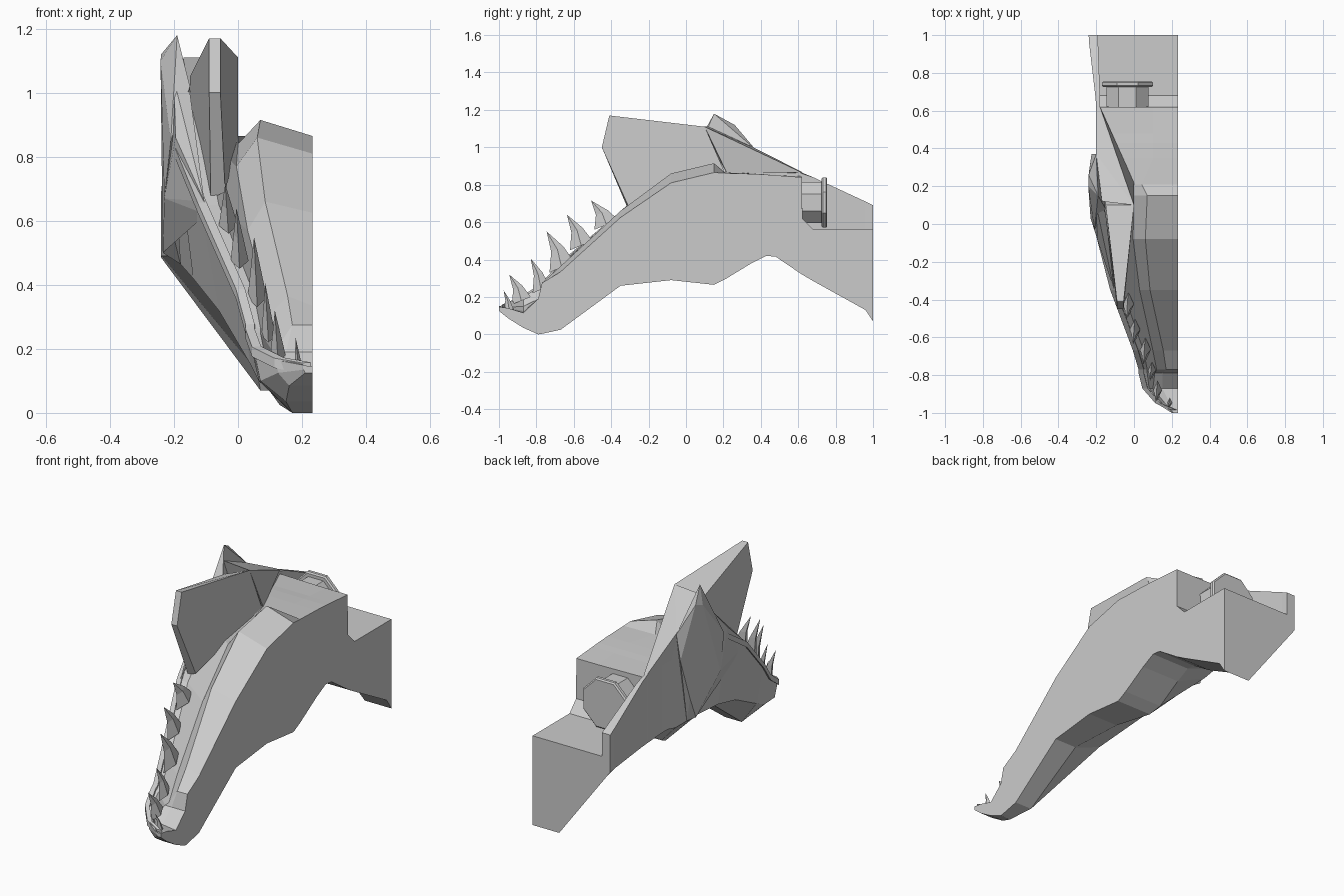
import bpy, bmesh, math
from mathutils import Vector

CUT = 0.232  # x of the flat section plane


def make(name, bm):
    bmesh.ops.remove_doubles(bm, verts=bm.verts, dist=0.0005)
    bmesh.ops.recalc_face_normals(bm, faces=bm.faces)
    me = bpy.data.meshes.new(name)
    bm.to_mesh(me)
    bm.free()
    ob = bpy.data.objects.new(name, me)
    bpy.context.collection.objects.link(ob)
    return ob


def loft(name, rings, tip=None):
    """Skin closed rings; cap the ends or run the last ring into a tip."""
    bm = bmesh.new()
    rs = [[bm.verts.new(p) for p in r] for r in rings]
    n = len(rs[0])
    for a, b in zip(rs, rs[1:]):
        for i in range(n):
            j = (i + 1) % n
            bm.faces.new((a[i], a[j], b[j], b[i]))
    bm.faces.new(rs[0])
    if tip:
        t = bm.verts.new(tip)
        for i in range(n):
            bm.faces.new((rs[-1][i], rs[-1][(i + 1) % n], t))
    else:
        bm.faces.new(rs[-1])
    return make(name, bm)


def hull(name, pts):
    bm = bmesh.new()
    for p in pts:
        bm.verts.new(p)
    r = bmesh.ops.convex_hull(bm, input=bm.verts)
    bmesh.ops.delete(bm, geom=[v for v in r["geom_interior"]
                               if isinstance(v, bmesh.types.BMVert)], context='VERTS')
    return make(name, bm)


# Jaw outside: y, bottom z, bottom x, side x, side z, rim x, rim z
outside = [
    (-1.0, .125, .21, .205, .135, .2, .15),
    (-.95, .085, .16, .125, .125, .12, .165),
    (-.87, .035, .15, .07, .10, .05, .20),
    (-.79, .0, .17, .065, .10, .03, .255),
    (-.77, .003, .165, .065, .10, .03, .27),
    (-.67, .025, .13, .04, .15, .0, .38),
    (-.35, .26, .1, -.06, .32, -.12, .65),
    (-.08, .29, .05, -.14, .42, -.19, .82),
    (.15, .265, .02, -.18, .465, -.21, .95),
    (.21, .295, .0, -.18, .465, -.21, 1.0),
    (.35, .38, .0, -.18, .465, -.2, 1.0),
    (.43, .42, .0, -.19, .49, -.19, .96),
    (.48, .415, .0, -.19, .49, -.19, .935),
    (.62, .32, .02, -.2, .49, -.2, .865),
    (.622, .319, .02, -.2, .49, -.2, .864),
    (.68, .285, .03, -.205, .49, -.205, .84),
    (.96, .13, .06, -.238, .49, -.238, .71),
    (1.0, .07, .07, -.24, .485, -.24, .69),
]
# Jaw inside: rim inner x, z, floor x, z, tongue edge x, z, centre z
inside = [
    (.205, .15, .21, .148, .215, .147, .147),
    (.15, .165, .165, .145, .19, .14, .14),
    (.08, .2, .1, .15, .15, .125, .115),
    (.07, .25, .11, .19, .15, .19, .19),
    (.07, .265, .12, .2, .17, .275, .275),
    (.05, .37, .1, .31, .155, .365, .335),
    (-.06, .65, .03, .57, .085, .66, .625),
    (-.1, .86, -.005, .77, .06, .86, .81),
    (-.1, 1.0, .0, .84, .07, .915, .865),
    (-.06, 1.0, .0, .865, .04, .865, .862),
    (-.16, 1.0, -.06, .86, .1, .858, .858),
    (-.16, .955, -.1, .855, .1, .854, .854),
    (-.17, .93, -.12, .85, .1, .85, .85),
    (-.18, .86, -.18, .845, .1, .84, .84),
    (-.18, .859, -.18, .62, .1, .62, .62),
    (-.18, .84, -.18, .56, .1, .56, .56),
    (-.19, .71, -.19, .56, .1, .56, .56),
    (-.19, .69, -.19, .56, .1, .56, .56),
]
rings = []
for (y, zb, xb, xo, zo, xr, zr), (xi, zi, xf, zf, xt, zt, zc) in zip(outside, inside):
    sec = [(CUT, zb), (xb, zb), (xo, zo), (xr, zr), (xi, zi), (xf, zf), (xt, zt), (CUT, zc)]
    rings.append([(x, y, z) for x, z in sec])
loft("jaw_body", rings)

# Upright fin beside the mouth: inner and outer face
fin_in = [(-.055, -.41, 1.17), (-.055, -.45, 1.0), (-.04, -.31, .69),
          (0, .21, .86), (0, .1, 1.11)]
fin_out = [(-.09, -.41, 1.17), (-.09, -.45, 1.0), (-.085, -.31, .67),
           (-.15, .21, .86), (-.15, .1, 1.05)]
loft("cheek_fin", [fin_in, fin_out])

# Slope falling from the fin to the rear deck
hull("fin_back", [(0, .1, 1.11), (0, .22, .86), (-.17, .12, 1.11), (-.2, .37, .995),
                  (-.18, .62, .865), (-.2, .62, .868), (-.18, .2, .85)])

# Raised peak and outer cheek panel
hull("cheek_peak", [(-.19, .15, 1.18), (-.24, .26, 1.12), (-.242, .2, 1.1), (-.15, .08, 1.02),
                    (-.2, .37, .99), (-.225, .37, .85), (-.235, .3, .62), (-.235, .25, .5),
                    (-.18, .25, .465), (-.23, .03, .67), (-.21, -.03, .85)])
hull("cheek_panel", [(-.105, -.35, .66), (-.1, -.35, .62), (-.23, .03, .67), (-.235, .25, .5),
                     (-.2, .1, 1.04), (-.15, .06, 1.0), (-.195, -.08, .86)])

# Narrow raised lip along the outer rim
lip = [(.205, -.985, .15)] + [(o[5], o[0], o[6]) for o in outside[1:8]]
loft("rim_lip", [[(x - .006, y, z - .025), (x - .006, y, z + .006),
                  (x + .022, y, z + .008), (x + .026, y, z - .02)] for x, y, z in lip])

# Teeth: x, front y z, back y z, tip y z
teeth = [
    (.19, -.97, .13, -.92, .13, -.975, .235),
    (.125, -.93, .16, -.83, .2, -.945, .32),
    (.095, -.82, .22, -.73, .26, -.83, .405),
    (.06, -.73, .33, -.6, .39, -.745, .55),
    (.005, -.62, .45, -.5, .5, -.637, .64),
    (-.03, -.49, .56, -.36, .61, -.507, .715),
]
for k, (x, yf, zf, yb, zb, yt, zt) in enumerate(teeth):
    w = .2 * (yb - yf) + .004
    ym, zm = (yf + yb) / 2, (zf + zb) / 2
    base = [Vector(p) for p in ((x, yf, zf), (x + w, ym, zm), (x, yb, zb), (x - w, ym, zm))]
    tip = Vector((x - .01, yt, zt))
    bend = Vector((0, .13 * (yb - yf), 0))
    mid = [p.lerp(tip, .5) + bend for p in base]
    loft(f"tooth_{k + 1}", [base, mid], tip)


# Octagonal hinge hub and disc at the rear
def octagon(r, y):
    return [(-.035 + r * math.cos(math.pi / 8 + i * math.pi / 4), y,
             .705 + r * math.sin(math.pi / 8 + i * math.pi / 4)) for i in range(8)]


loft("hinge_hub", [octagon(.12, .61), octagon(.12, .73)])
loft("hinge_disc", [octagon(.138, .725), octagon(.146, .732),
                    octagon(.146, .748), octagon(.138, .755)])
